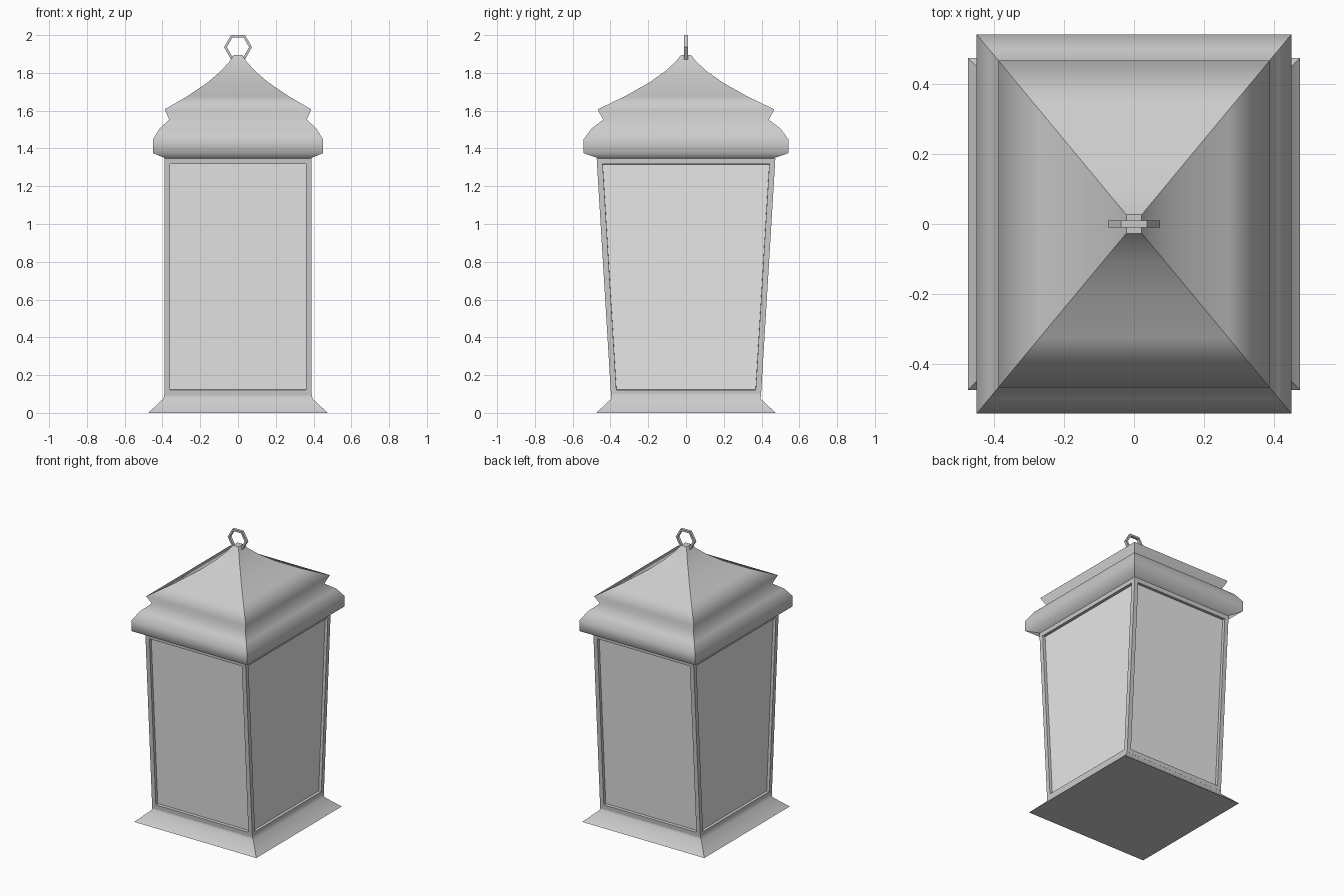
import bpy, bmesh, math

cube = bpy.data.objects.get("Cube")
if cube:
    bpy.data.objects.remove(cube)


def material(name, value):
    mat = bpy.data.materials.new(name)
    mat.use_nodes = True
    colour = (value, value, value, 1)
    mat.diffuse_color = colour
    mat.node_tree.nodes["Principled BSDF"].inputs["Base Color"].default_value = colour
    return mat


metal = material("grey metal", 0.6)
glass = material("pale glass", 0.8)


def finish(name, bm, mats):
    bmesh.ops.recalc_face_normals(bm, faces=bm.faces)
    mesh = bpy.data.meshes.new(name)
    bm.to_mesh(mesh)
    bm.free()
    for mat in mats:
        mesh.materials.append(mat)
    obj = bpy.data.objects.new(name, mesh)
    bpy.context.collection.objects.link(obj)
    return obj


def loft(profile, caps=True):
    """Stack rectangles (half x, half y, z); smooth up the profile, sharp at corners."""
    bm = bmesh.new()
    rings = [[bm.verts.new((sx * x, sy * y, z))
              for sx, sy in ((-1, -1), (1, -1), (1, 1), (-1, 1))] for x, y, z in profile]
    for low, high in zip(rings, rings[1:]):
        for i in range(4):
            j = (i + 1) % 4
            bm.faces.new((low[i], low[j], high[j], high[i])).smooth = True
    if caps:
        bm.faces.new(rings[0])
        bm.faces.new(rings[-1])
    for edge in bm.edges:
        a, b = edge.verts
        flat_cap = any(not f.smooth for f in edge.link_faces)
        edge.smooth = abs(a.co.z - b.co.z) < 1e-5 and not flat_cap
    return bm


# Flared base
finish("base", loft([(0.475, 0.475, 0), (0.395, 0.395, 0.075), (0.39, 0.397, 0.1)]), [metal])

# Tapered body with a recessed pane on each side
bm = loft([(0.39, 0.397, 0.092), (0.39, 0.473, 1.347)])
for face in bm.faces:
    face.smooth = False
sides = [f for f in bm.faces if abs(f.normal.z) < 0.5]
bmesh.ops.recalc_face_normals(bm, faces=bm.faces)
bmesh.ops.inset_individual(bm, faces=sides, thickness=0.03, use_even_offset=True)
panes = bmesh.ops.inset_individual(bm, faces=sides, thickness=0.001, depth=-0.02)
for face in sides:
    face.material_index = 1
finish("body_and_panes", bm, [metal, glass])

# Rounded eave and sweeping roof
outline = [(0.387, 1.335), (0.39, 1.35), (0.45, 1.375), (0.45, 1.448), (0.414, 1.507),
           (0.364, 1.552), (0.388, 1.607), (0.27, 1.675), (0.16, 1.75),
           (0.09, 1.81), (0.045, 1.86), (0.022, 1.895)]
finish("roof", loft([(x, x * 1.205, z) for x, z in outline]), [metal])

# Six-sided hanging ring
bm = bmesh.new()
section = [(0.074, -0.01), (0.074, 0.01), (0.059, 0.01), (0.059, -0.01)]
loops = []
for k in range(6):
    a = k * math.pi / 3
    loops.append([bm.verts.new((r * math.cos(a), y, 1.936 + r * math.sin(a))) for r, y in section])
for k in range(6):
    here, there = loops[k], loops[(k + 1) % 6]
    for i in range(4):
        j = (i + 1) % 4
        bm.faces.new((here[i], here[j], there[j], there[i]))
finish("hanging_ring", bm, [metal])
